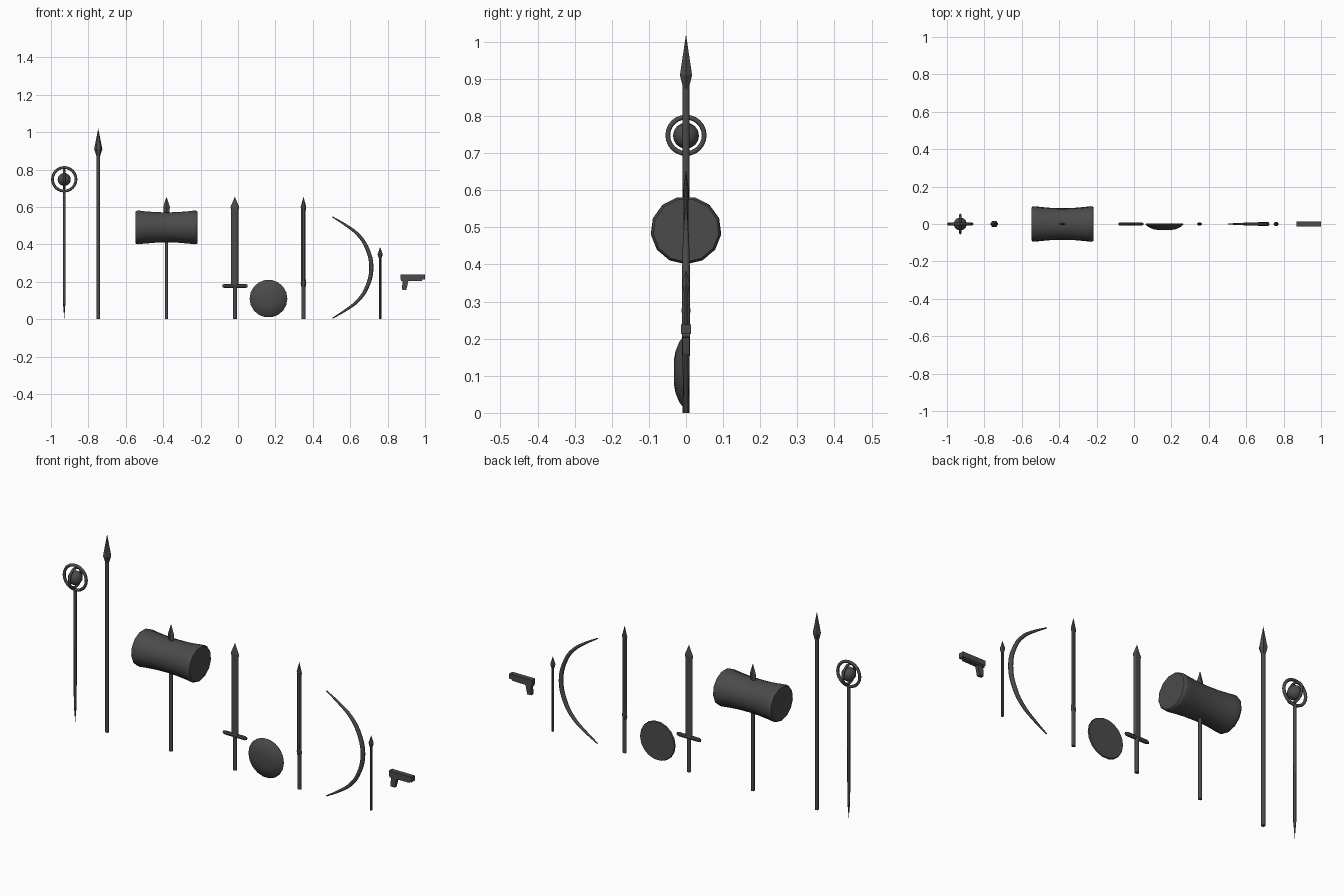
import bpy, bmesh, math
from mathutils import Matrix

if "Cube" in bpy.data.objects:
    bpy.data.objects.remove(bpy.data.objects["Cube"])

# Dark metal shared by all weapons
DARK = bpy.data.materials.new("dark_metal")
DARK.diffuse_color = (0.07, 0.07, 0.07, 1)
DARK.use_nodes = True
DARK.node_tree.nodes["Principled BSDF"].inputs["Base Color"].default_value = DARK.diffuse_color


def dress(ob, smooth=None):
    ob.data.materials.append(DARK)
    if smooth:
        bpy.ops.object.select_all(action='DESELECT')
        ob.select_set(True)
        bpy.context.view_layer.objects.active = ob
        bpy.ops.object.shade_smooth_by_angle(angle=math.radians(smooth))


def finish(name, bm, matrix, smooth=None):
    bmesh.ops.recalc_face_normals(bm, faces=bm.faces)
    bm.transform(matrix)
    mesh = bpy.data.meshes.new(name)
    bm.to_mesh(mesh)
    bm.free()
    ob = bpy.data.objects.new(name, mesh)
    bpy.context.collection.objects.link(ob)
    dress(ob, smooth)


def loft(name, profile, sides, loc, rot=Matrix(), smooth=None):
    """Stack of elliptical rings (height, rx, ry) along local z; zero radius makes a tip."""
    bm = bmesh.new()
    rings = []
    for h, rx, ry in profile:
        if rx == 0:
            rings.append([bm.verts.new((0, 0, h))])
            continue
        angles = [math.tau * i / sides for i in range(sides)]
        rings.append([bm.verts.new((rx * math.cos(a), ry * math.sin(a), h)) for a in angles])
    for a, b in zip(rings, rings[1:]):
        for i in range(sides):
            j = (i + 1) % sides
            quad = [a[i % len(a)], a[j % len(a)], b[j % len(b)], b[i % len(b)]]
            bm.faces.new(list(dict.fromkeys(quad)))
    for ring in (rings[0], rings[-1]):
        if len(ring) > 2:
            bm.faces.new(ring)
    finish(name, bm, Matrix.Translation(loc) @ rot, smooth)


def rod(name, x, z0, z1, r, sides=8):
    loft(name, [(z0, r, r), (z1, r, r)], sides, (x, 0, 0), smooth=50)


def slab(name, outline, half_y):
    """Extruded outline in the xz plane."""
    bm = bmesh.new()
    face = bm.faces.new([bm.verts.new((x, -half_y, z)) for x, z in outline])
    ext = bmesh.ops.extrude_face_region(bm, geom=[face])["geom"]
    verts = [v for v in ext if isinstance(v, bmesh.types.BMVert)]
    bmesh.ops.translate(bm, verts=verts, vec=(0, 2 * half_y, 0))
    bm.faces.ensure_lookup_table()
    if face.is_valid is False or len(bm.faces) < len(outline) + 2:
        bmesh.ops.holes_fill(bm, edges=bm.edges)
    finish(name, bm, Matrix())


def torus(name, loc, rot, major, minor):
    bpy.ops.mesh.primitive_torus_add(location=loc, rotation=rot, major_radius=major,
                                     minor_radius=minor, major_segments=24, minor_segments=8)
    bpy.context.object.name = name
    dress(bpy.context.object, 60)


TURN_X = Matrix.Rotation(math.pi / 2, 4, 'Y')   # local z -> +x
TURN_FRONT = Matrix.Rotation(math.pi / 2, 4, 'X')  # local z -> -y

# Staff: pointed pole, orb and two crossed rings
sx = -0.929
loft("staff_pole", [(0.003, 0, 0), (0.09, 0.007, 0.007), (0.69, 0.008, 0.008)], 8,
     (sx, 0, 0), smooth=50)
bpy.ops.mesh.primitive_uv_sphere_add(segments=12, ring_count=8, radius=0.035,
                                     location=(sx, 0, 0.747))
bpy.context.object.name = "staff_orb"
dress(bpy.context.object, 60)
torus("staff_outer_ring", (sx, 0, 0.748), (math.pi / 2, 0, 0), 0.063, 0.0075)
torus("staff_inner_ring", (sx, 0, 0.748), (0, math.pi / 2, 0), 0.049, 0.0065)

# Spear
rod("spear_shaft", -0.747, 0, 0.885, 0.01)
loft("spear_head", [(0.872, 0.01, 0.008), (0.91, 0.022, 0.019), (1.02, 0, 0)], 6, (-0.747, 0, 0))

# War hammer: waisted drum head with rounded rims, handle and top spike
hx = -0.382
half = [(0.166, 0.085), (0.161, 0.09), (0.148, 0.0915), (0.12, 0.088), (0.06, 0.083)]
drum = [(-h, r) for h, r in half] + [(0, 0.0815)] + [(h, r) for h, r in reversed(half)]
loft("hammer_head", [(h, r, r * 1.045) for h, r in drum], 13, (hx, 0, 0.492),
     TURN_X, smooth=40)
rod("hammer_handle", hx, 0, 0.57, 0.009)
loft("hammer_spike", [(0.54, 0.011, 0.008), (0.6, 0.018, 0.008), (0.655, 0, 0)], 4, (hx, 0, 0))

# Long sword
wx = -0.017
loft("sword_blade", [(0.175, 0.02, 0.008), (0.58, 0.02, 0.008), (0.6, 0.023, 0.008),
                     (0.655, 0, 0)], 6, (wx, 0, 0))
loft("sword_grip", [(0, 0.011, 0.009), (0.175, 0.011, 0.009)], 8, (wx, 0, 0), smooth=50)
loft("sword_guard", [(-0.067, 0.007, 0.005), (-0.055, 0.011, 0.009), (0.055, 0.011, 0.009),
                     (0.067, 0.007, 0.005)], 8, (wx, 0, 0.178), TURN_X)

# Round shield, domed towards the front with a flat back
loft("shield", [(-0.002, 0.098, 0.098), (0.004, 0.101, 0.101), (0.018, 0.083, 0.083),
                (0.028, 0.058, 0.058), (0.032, 0.037, 0.037)], 18, (0.163, 0, 0.11),
     TURN_FRONT, smooth=35)

# Slim blade
loft("slim_blade", [(0.165, 0.01, 0.007), (0.19, 0.015, 0.009), (0.215, 0.012, 0.006),
                    (0.58, 0.012, 0.006), (0.6, 0.015, 0.007), (0.655, 0, 0)], 6, (0.35, 0, 0))
loft("slim_blade_grip", [(0, 0.011, 0.008), (0.175, 0.011, 0.008)], 8, (0.35, 0, 0), smooth=50)

# Bow: tapered tube along a mirrored arc
upper = [(0.505, 0.547, 0.25), (0.575, 0.504, 0.55), (0.64, 0.454, 0.75), (0.686, 0.388, 0.9)]
limb = upper + [(0.713, 0.276, 1.0)] + [(x, 0.552 - z, r) for x, z, r in reversed(upper)]
curve = bpy.data.curves.new("bow", 'CURVE')
curve.dimensions = '3D'
curve.bevel_depth = 0.0115
curve.bevel_resolution = 2
curve.resolution_u = 4
curve.use_fill_caps = True
spline = curve.splines.new('BEZIER')
spline.bezier_points.add(len(limb) - 1)
for p, (x, z, r) in zip(spline.bezier_points, limb):
    p.co = (x, 0, z)
    p.radius = r
    p.handle_left_type = p.handle_right_type = 'AUTO'
bow = bpy.data.objects.new("bow", curve)
bpy.context.collection.objects.link(bow)
bpy.ops.object.select_all(action='DESELECT')
bow.select_set(True)
bpy.context.view_layer.objects.active = bow
bpy.ops.object.convert(target='MESH')
dress(bpy.context.object, 50)

# Arrow
rod("arrow_shaft", 0.76, 0, 0.33, 0.006, 6)
loft("arrow_head", [(0.322, 0.006, 0.006), (0.346, 0.014, 0.012), (0.386, 0, 0)], 6, (0.76, 0, 0))

# Pistol: slide, lower frame and slanted grip
slab("pistol_slide", [(0.87, 0.212), (1.0, 0.212), (1.0, 0.238), (0.87, 0.238)], 0.013)
slab("pistol_frame", [(0.872, 0.203), (0.985, 0.205), (0.985, 0.214), (0.872, 0.214)], 0.011)
slab("pistol_grip", [(0.876, 0.158), (0.9, 0.156), (0.911, 0.206), (0.88, 0.206)], 0.009)
